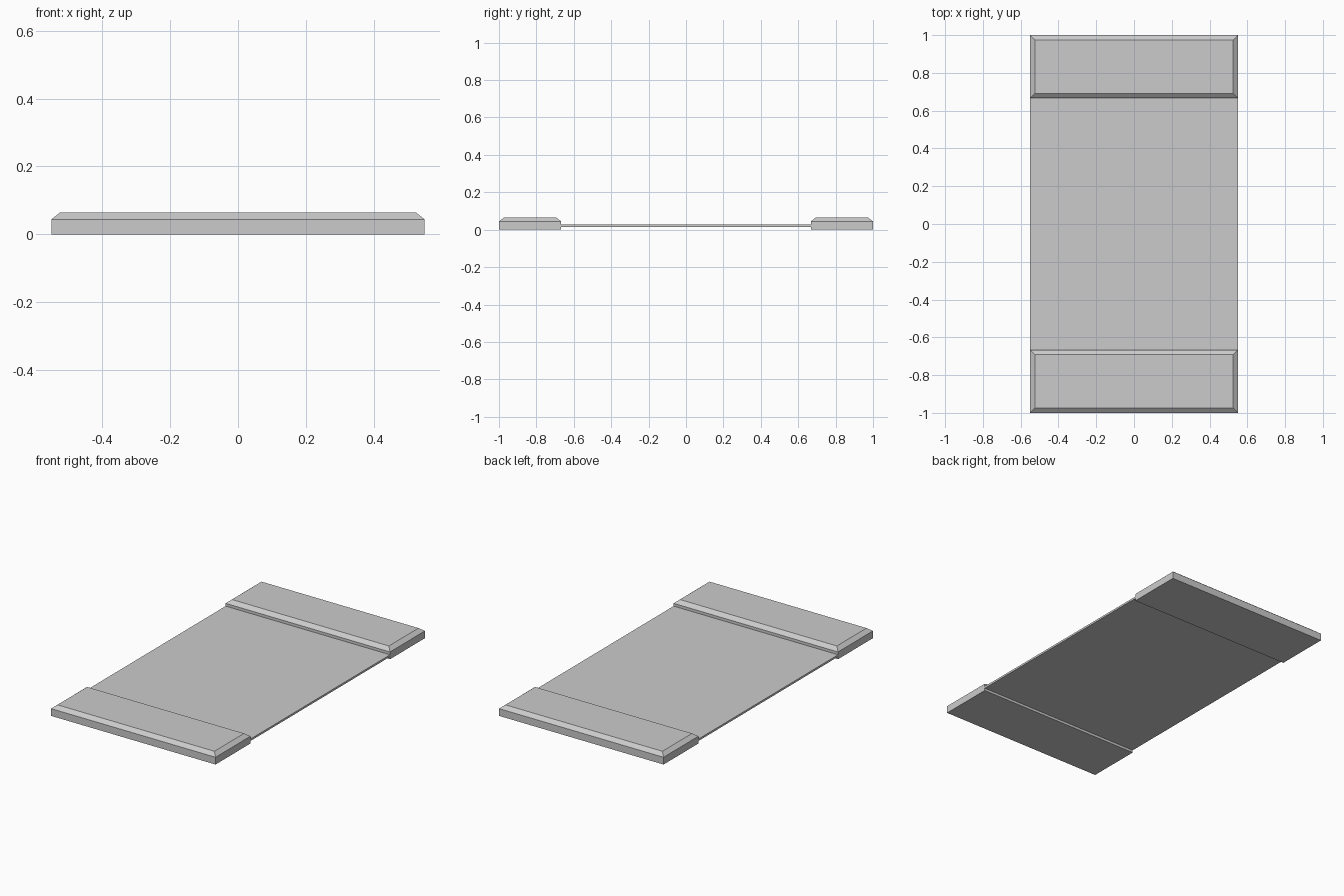
import bpy
import bmesh

if "Cube" in bpy.data.objects:
    bpy.data.objects.remove(bpy.data.objects["Cube"])

HALF_W = 0.55      # half width in x
INNER_Y = 0.667    # inner edge of each end bar


def block(name, y0, y1, z0, z1):
    """Box spanning the full width, returned as a mesh object."""
    bm = bmesh.new()
    bmesh.ops.create_cube(bm, size=1)
    for v in bm.verts:
        v.co.x *= 2 * HALF_W
        v.co.y = y1 if v.co.y > 0 else y0
        v.co.z = z1 if v.co.z > 0 else z0
    mesh = bpy.data.meshes.new(name)
    bm.to_mesh(mesh)
    bm.free()
    obj = bpy.data.objects.new(name, mesh)
    bpy.context.collection.objects.link(obj)
    return obj


def chamfer_top(obj, inset, drop):
    """Inset the top face and lower its surrounding rim."""
    bm = bmesh.new()
    bm.from_mesh(obj.data)
    bm.normal_update()
    top = [f for f in bm.faces if f.normal.z > 0.9]
    bmesh.ops.inset_region(bm, faces=top, thickness=inset, use_even_offset=True)
    inner = {v for f in top for v in f.verts}
    for v in bm.verts:
        if v not in inner and v.co.z > drop:
            v.co.z -= drop
    bm.normal_update()
    bm.to_mesh(obj.data)
    bm.free()


# Thin sheet between the end bars
block("sheet", -INNER_Y, INNER_Y, 0.015, 0.027)

# Chamfered bars at both ends
for name, y0, y1 in (("front_end_bar", -1, -INNER_Y), ("back_end_bar", INNER_Y, 1)):
    bar = block(name, y0, y1, 0, 0.064)
    chamfer_top(bar, 0.025, 0.02)
